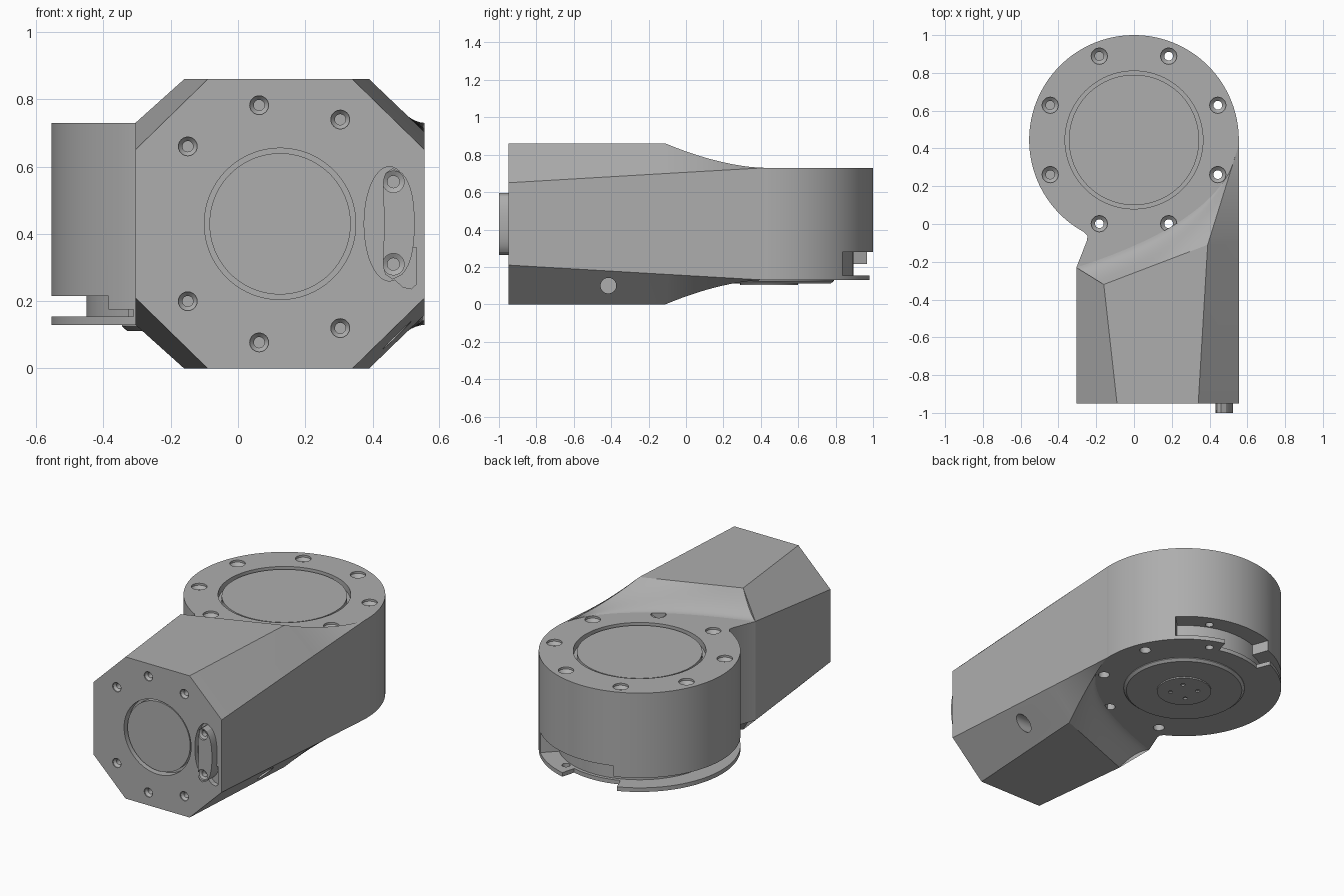
import bpy, bmesh, math
from mathutils import Matrix, Vector

if "Cube" in bpy.data.objects:
    bpy.data.objects.remove(bpy.data.objects["Cube"])

grey = bpy.data.materials.new("housing_grey")
grey.use_nodes = True
COLOUR = (0.42, 0.42, 0.42, 1)
grey.diffuse_color = COLOUR
grey.node_tree.nodes["Principled BSDF"].inputs["Base Color"].default_value = COLOUR

H = 0.86                      # housing height; everything mirrors about H / 2
TOP, LOW = 0.73, 0.13         # drum faces
CX, CY, R = 0.0, 0.445, 0.555  # drum axis and radius
FRONT = -0.95


def finish(name, bm):
    bmesh.ops.remove_doubles(bm, verts=bm.verts, dist=0.0005)
    bmesh.ops.recalc_face_normals(bm, faces=bm.faces)
    me = bpy.data.meshes.new(name)
    bm.to_mesh(me)
    bm.free()
    me.materials.append(grey)
    ob = bpy.data.objects.new(name, me)
    bpy.context.collection.objects.link(ob)
    return ob


def prism(name, outline, a, b, axis="Z"):
    """Extrude a 2D outline along Z, or an xz outline along Y."""
    bm = bmesh.new()
    put = (lambda p, d: (p[0], p[1], d)) if axis == "Z" else (lambda p, d: (p[0], d, p[1]))
    lo = [bm.verts.new(put(p, a)) for p in outline]
    hi = [bm.verts.new(put(p, b)) for p in outline]
    bm.faces.new(lo)
    bm.faces.new(hi)
    for i in range(len(lo)):
        j = (i + 1) % len(lo)
        bm.faces.new((lo[i], lo[j], hi[j], hi[i]))
    return finish(name, bm)


def lathe(name, profile, loc, direction=(0, 0, 1), n=32):
    """Revolve (radius, depth) points about a direction."""
    bm = bmesh.new()
    rot = Vector(direction).to_track_quat("Z", "Y").to_matrix().to_4x4()
    place = Matrix.Translation(loc) @ rot
    rings = []
    for r, d in profile:
        rings.append([bm.verts.new(place @ Vector((r * math.cos(k * math.tau / n),
                      r * math.sin(k * math.tau / n), d))) for k in range(n)])
    bm.faces.new(rings[0])
    bm.faces.new(rings[-1])
    for p, q in zip(rings, rings[1:]):
        for k in range(n):
            j = (k + 1) % n
            bm.faces.new((p[k], p[j], q[j], q[k]))
    return finish(name, bm)


def ring_outline(r0, r1, a0, a1, n=32):
    angles = [math.radians(a0 + (a1 - a0) * i / n) for i in range(n + 1)]
    arc = lambda r, seq: [(CX + r * math.cos(a), CY + r * math.sin(a)) for a in seq]
    return arc(r1, angles) + arc(r0, angles[::-1])


def cut(ob, cutter):
    mod = ob.modifiers.new("cut", "BOOLEAN")
    mod.operation, mod.solver, mod.object = "DIFFERENCE", "EXACT", cutter
    bpy.context.view_layer.objects.active = ob
    bpy.ops.object.modifier_apply(modifier=mod.name)
    bpy.data.objects.remove(cutter)


def seam(u):
    """Curve where the sloped shoulder meets the drum face."""
    a, c, b = Vector((-0.305, -0.23)), Vector((0.5, 0.03)), Vector((0.555, 0.42))
    return a * (1 - u) ** 2 + c * 2 * u * (1 - u) + b * u * u


# Arm housing: chamfered octagon lofted into a concave skewed shoulder
COLS, STEPS = 16, 12
rows = []
half = [Vector((-0.305, FRONT, 0.65))]
half += [Vector((-0.09 + 0.43 * i / COLS, FRONT, H)) for i in range(COLS + 1)]
half += [Vector((0.555, FRONT, 0.65))]
rows.append(half)
for s in range(STEPS + 1):
    t = s / STEPS
    half = [Vector((-0.305, -0.23, TOP))]
    for i in range(COLS + 1):
        u = i / COLS
        p = Vector((-0.16 + 0.55 * u, -0.32 + 0.21 * u)).lerp(seam(u), t)
        half.append(Vector((p.x, p.y, TOP + (H - TOP) * (1 - t) ** 1.7)))
    half.append(Vector((0.555, -0.1, 0.70)).lerp(Vector((0.555, 0.42, TOP)), t))
    rows.append(half)
bm = bmesh.new()
rings = [[bm.verts.new(p) for p in h] +
         [bm.verts.new((p.x, p.y, H - p.z)) for p in reversed(h)] for h in rows]
n = len(rings[0])
bm.faces.new(rings[0])
for p, q in zip(rings, rings[1:]):
    for k in range(n):
        j = (k + 1) % n
        bm.faces.new((p[k], p[j], q[j], q[k]))
for i in range(n // 2 - 1):
    e = rings[-1]
    bm.faces.new((e[i], e[i + 1], e[n - 2 - i], e[n - 1 - i]))
housing = finish("arm_housing", bm)

# Front face: round recess, screw holes, clip pocket, cable hole
FX, FZ = 0.125, H / 2
IN = (0, 1, 0)
cut(housing, lathe("cutter", [(0.225, -0.05), (0.225, 0.045)], (FX, FRONT, FZ), IN, 96))
for a in (60, 100, 140, 220, 260, 300):
    a = math.radians(a)
    spot = (FX + 0.358 * math.cos(a), FRONT, FZ + 0.358 * math.sin(a))
    cut(housing, lathe("cutter", [(0.028, -0.02), (0.028, 0.006), (0.016, 0.02), (0.016, 0.06)], spot, IN, 24))
pocket = [(0.45 + 0.075 * math.cos(k * math.tau / 48), FZ + 0.17 * math.sin(k * math.tau / 48)) for k in range(48)]
cut(housing, prism("cutter", pocket, FRONT - 0.05, FRONT + 0.03, "Y"))
slot = [(0.46, 0.27), (0.49, 0.242), (0.515, 0.237), (0.53, 0.25), (0.53, 0.36), (0.5, 0.36)]
cut(housing, prism("cutter", slot, FRONT - 0.05, FRONT + 0.03, "Y"))
cut(housing, lathe("cutter", [(0.042, 0), (0.042, 0.3)], (0.37, -0.415, 0.1), (1, 0, 0)))
lathe("front_cover_disc", [(0.21, 0), (0.21, 0.05)], (FX, FRONT + 0.012, FZ), IN, 96)

# Raised curved clip with two screw holes
steps = [-1 + k / 12 for k in range(25)]
mid = lambda s: 0.48 - 0.02 * s * s
wide = lambda s: 0.045 * math.sqrt(max(0, 1 - s ** 4))
edge = [(mid(s) + wide(s), FZ + 0.165 * s) for s in steps]
edge += [(mid(s) - wide(s), FZ + 0.165 * s) for s in steps[-2:0:-1]]
clip = prism("front_clip", edge, -1.0, FRONT + 0.04, "Y")
for z in (0.31, 0.555):
    cut(clip, lathe("cutter", [(0.032, -0.02), (0.032, 0.012), (0.018, 0.02), (0.018, 0.05)], (0.462, -1.0, z), IN, 24))

# Drum with the small neck joining it to the housing
start, end = 0, 238
outline = [(CX + R * math.cos(math.radians(a)), CY + R * math.sin(math.radians(a)))
           for a in range(start, end + 1, 2)]
outline += [(-0.262, -0.045), (-0.247, -0.062), (-0.248, -0.085)]
outline += [tuple(seam(i / COLS)) for i in range(COLS + 1)]
drum = prism("joint_drum", outline, LOW, TOP)

# Cable slot around the drum, leaving a thin bottom flange
for r0, a0, a1, z0, z1 in ((0.45, 45, 110, 0.155, 0.28), (0.45, 109, 226, 0.155, 0.215),
                           (0.47, 225, 236, 0.155, 0.175), (0.47, 75, 112, 0.05, 0.16)):
    cut(drum, prism("cutter", ring_outline(r0, 0.7, a0, a1), z0, z1))

# Drum face: cover recess and countersunk screw holes, some bored right through
cut(drum, lathe("cutter", [(0.365, 0.05), (0.365, -0.04)], (CX, CY, TOP), n=96))
for k in range(8):
    a = math.radians(22.5 + 45 * k)
    x, y = CX + 0.48 * math.cos(a), CY + 0.48 * math.sin(a)
    deep = -0.1 if k in (2, 3, 4) else -0.8
    cut(drum, lathe("cutter", [(0.043, 0.02), (0.043, -0.012), (0.023, -0.03), (0.023, deep)], (x, y, TOP), n=24))
    if k in (0, 5, 6, 7):
        cut(drum, lathe("cutter", [(0.032, -0.05), (0.032, 0.05)], (x, y, LOW), n=24))
lathe("top_cover_disc", [(0.345, -0.05), (0.345, -0.008)], (CX, CY, TOP), n=96)

# Underside boss and hub with small pin holes
lathe("bottom_boss", [(0.33, 0.112), (0.345, 0.125), (0.345, 0.15)], (CX, CY, 0), n=96)
hub = lathe("bottom_hub", [(0.155, 0.104), (0.155, 0.13)], (CX, CY, 0), n=64)
for sx in (-1, 1):
    for sy in (-1, 1):
        cut(hub, lathe("cutter", [(0.013, 0.09), (0.013, 0.12)], (sx * 0.055, CY + sy * 0.055, 0), n=16))

# Smooth the curves, keep the edges sharp
bpy.ops.object.select_all(action="DESELECT")
for ob in bpy.context.collection.objects:
    if ob.type == "MESH":
        ob.select_set(True)
        bpy.context.view_layer.objects.active = ob
bpy.ops.object.shade_smooth_by_angle(angle=math.radians(20))
